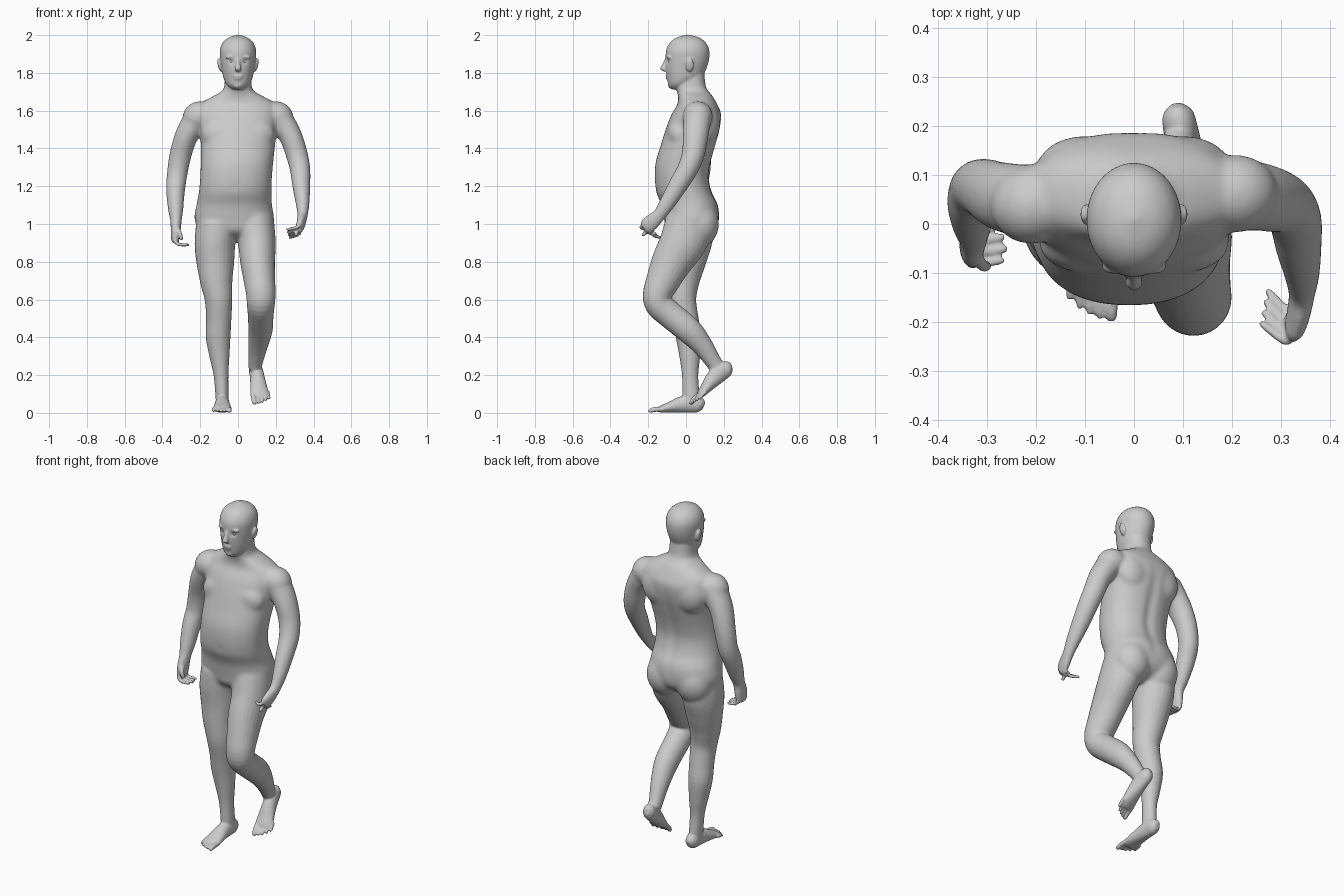
import bpy, bmesh, math
from mathutils import Vector, Matrix

bm = bmesh.new()   # all body parts are gathered here, then fused


def spline(rows, steps):
    """Catmull-Rom resampling of (x, y, z, ra, rb) rows."""
    pts = [Vector(r) for r in rows]
    pts = [2 * pts[0] - pts[1]] + pts + [2 * pts[-1] - pts[-2]]
    out = []
    for i in range(1, len(pts) - 2):
        p, q, r, s = pts[i - 1:i + 3]
        for k in range(steps):
            t = k / steps
            out.append(0.5 * (2 * q + (r - p) * t + (2 * p - 5 * q + 4 * r - s) * t * t
                              + (3 * q - p - 3 * r + s) * t ** 3))
    return out + [pts[-2]]


def tube(rows, level=False, power=2.0, steps=4, sides=28, mat=None):
    """Loft of elliptical sections; ra runs sideways, rb front to back."""
    path = spline(rows, steps)
    rings = []
    for i, p in enumerate(path):
        c = Vector(p[:3])
        t = Vector((0, 0, 1))
        if not level:
            a, b = path[max(i - 1, 0)], path[min(i + 1, len(path) - 1)]
            t = (Vector(b[:3]) - Vector(a[:3])).normalized()
        ref = Vector((1, 0, 0)) if abs(t.x) < 0.8 else Vector((0, 1, 0))
        u = (ref - t * ref.dot(t)).normalized()
        v = t.cross(u)
        ring = []
        for k in range(sides):
            w = 2 * math.pi * k / sides
            cs, sn = math.cos(w), math.sin(w)
            cs = math.copysign(abs(cs) ** (2 / power), cs)
            sn = math.copysign(abs(sn) ** (2 / power), sn)
            co = c + u * cs * max(p[3], 0.002) + v * sn * max(p[4], 0.002)
            ring.append(bm.verts.new(mat @ co if mat else co))
        rings.append(ring)
    faces = [bm.faces.new(rings[0][::-1]), bm.faces.new(rings[-1])]
    for r, s in zip(rings, rings[1:]):
        for k in range(sides):
            n = (k + 1) % sides
            faces.append(bm.faces.new((r[k], r[n], s[n], s[k])))
    bmesh.ops.recalc_face_normals(bm, faces=faces)


def blob(loc, size, rot=0.0):
    m = Matrix.Translation(loc) @ Matrix.Rotation(rot, 4, 'Y') @ Matrix.Diagonal((*size, 1))
    bmesh.ops.create_uvsphere(bm, u_segments=24, v_segments=16, radius=1, matrix=m)


def digit(a, b, c, r, mat=None):
    """Finger or toe: rounded tube through three points."""
    a, b, c = Vector(a), Vector(b), Vector(c)
    tip = c + (c - b).normalized() * r * 0.7
    tube([(*a, r, r), (*b, r, r), (*c, r * .85, r * .85), (*tip, r * .35, r * .35)],
         steps=3, sides=12, mat=mat)


# torso and neck
tube([(-.015, .02, .91, .05, .05), (-.015, .025, .96, .165, .125), (-.02, .03, 1.02, .21, .145),
      (-.02, .02, 1.1, .2, .15), (-.015, -.01, 1.17, .192, .148), (-.01, -.022, 1.25, .19, .144),
      (-.005, -.013, 1.33, .192, .147), (0, .013, 1.42, .197, .146), (0, .036, 1.5, .205, .144),
      (0, .055, 1.58, .215, .132), (0, .06, 1.635, .2, .105), (0, .05, 1.675, .135, .092),
      (0, .037, 1.7, .09, .085), (0, .025, 1.73, .073, .08), (0, .022, 1.8, .068, .074)],
     level=True, power=2.25, sides=40)

# chest, shoulders, shoulder blades, buttocks
for s in (-1, 1):
    blob((s * .085, -.04, 1.475), (.11, .062, .085))
    blob((s * .21, .05 + s * .012, 1.57), (.085, .08, .078), s * .6)
    blob((s * .1, .11, 1.53), (.1, .07, .11))
    blob((s * .095 - .015, .075, 1.0), (.105, .1, .12))

# head
tube([(0, -.045, 1.712, .027, .028), (0, -.032, 1.735, .057, .06), (0, -.01, 1.77, .076, .09),
      (0, 0, 1.82, .086, .107), (0, .007, 1.87, .094, .115), (0, .009, 1.92, .096, .114),
      (0, .01, 1.96, .081, .095), (0, .01, 1.987, .05, .06), (0, .01, 2.002, .006, .006)],
     level=True, sides=40)
tube([(0, -.1, 1.882, .008, .008), (0, -.112, 1.85, .011, .012), (0, -.12, 1.822, .018, .016),
      (0, -.112, 1.808, .012, .01)], level=True, sides=16)
blob((0, -.097, 1.783), (.027, .012, .008))
blob((0, -.094, 1.77), (.024, .012, .008))
blob((0, -.08, 1.737), (.026, .016, .02))
for s in (-1, 1):
    blob((s * .036, -.087, 1.885), (.032, .016, .01), s * .1)
    blob((s * .097, .02, 1.842), (.01, .022, .036), s * .2)

# standing leg
tube([(-.11, .02, 1.0, .112, .132), (-.122, .012, .9, .108, .125), (-.12, 0, .8, .1, .105),
      (-.115, -.015, .7, .086, .087), (-.103, -.02, .6, .073, .074), (-.102, -.003, .5, .067, .069),
      (-.105, .014, .4, .065, .067), (-.098, .02, .3, .053, .055), (-.09, .022, .2, .039, .043),
      (-.085, .026, .1, .035, .045), (-.083, .03, .05, .034, .046)])

# bent leg
tube([(.085, .02, 1.0, .108, .132), (.1, -.018, .9, .1, .124), (.104, -.075, .8, .092, .107),
      (.114, -.122, .7, .083, .09), (.121, -.15, .63, .078, .078), (.121, -.143, .575, .074, .074),
      (.12, -.085, .52, .068, .072), (.119, .012, .44, .064, .07), (.106, .088, .355, .051, .055),
      (.094, .142, .275, .039, .043), (.09, .166, .237, .035, .042)])

# feet with toes: one flat, one lifted at the heel
flat = Matrix.Translation((-.083, 0, 0))
lifted = (Matrix.Translation((.083, .26, .212)) @ Matrix.Rotation(math.radians(10), 4, 'Z')
          @ Matrix.Rotation(math.radians(37), 4, 'X') @ Matrix.Diagonal((-1, 1, 1, 1))
          @ Matrix.Translation((0, -.09, 0)))
for m in (flat, lifted):
    tube([(0, .094, .034, .014, .02), (0, .074, .042, .032, .04), (0, .03, .05, .036, .049),
          (0, -.03, .043, .04, .042), (0, -.09, .029, .047, .028), (0, -.125, .021, .05, .02),
          (0, -.145, .016, .046, .013)], mat=m)
    for i in range(5):
        x, y, r = .034 - .0205 * i + (.003 if i == 0 else 0), -.19 + .0025 * i * i, .0135 if i == 0 else .0088
        digit((x, -.12 + .004 * i, .02), (x, y + .025, .018), (x, y, .011), r, m)

# arms
tube([(-.19, .045, 1.595, .07, .075), (-.232, .048, 1.535, .068, .075), (-.275, .058, 1.46, .061, .07),
      (-.305, .073, 1.36, .058, .06), (-.322, .07, 1.26, .054, .055), (-.33, .04, 1.18, .05, .053),
      (-.33, 0, 1.08, .04, .044), (-.328, -.025, 1.02, .03, .036), (-.33, -.04, .965, .026, .045),
      (-.332, -.045, .92, .022, .042), (-.33, -.045, .9, .015, .035)])
tube([(.19, .06, 1.595, .07, .075), (.235, .058, 1.535, .068, .073), (.28, .05, 1.46, .061, .067),
      (.31, .038, 1.37, .058, .06), (.328, .008, 1.29, .054, .055), (.335, -.045, 1.2, .047, .05),
      (.342, -.1, 1.11, .036, .041), (.342, -.14, 1.05, .027, .034), (.336, -.178, 1.013, .024, .041),
      (.328, -.208, .988, .021, .041), (.322, -.222, .978, .014, .032)])

# fingers curled inward, and thumbs
for i in range(4):
    y = -.08 + .0235 * i
    digit((-.335, y, .915), (-.318, y - .002, .893), (-.264 - .006 * abs(i - 1), y + .006, .889), .0095)
    y, z = -.238 + .022 * i, .995 - .014 * i
    digit((.33, y + .01, z), (.308, y, z - .014), (.262 + .004 * i, y + .034, z - .024), .0095)
digit((-.325, -.06, .985), (-.308, -.085, .95), (-.3, -.085, .922), .012)
digit((.33, -.165, 1.01), (.312, -.205, .965), (.306, -.228, .942), .011)

# fuse the parts into one skin
raw = bpy.data.meshes.new("body_parts")
bm.to_mesh(raw)
bm.free()
body = bpy.data.objects.new("body", raw)
bpy.context.collection.objects.link(body)
remesh = body.modifiers.new("fuse", 'REMESH')
remesh.mode = 'VOXEL'
remesh.voxel_size = 0.0052
soft = body.modifiers.new("soften", 'SMOOTH')
soft.factor = 0.5
soft.iterations = 4
skin = bpy.data.meshes.new_from_object(body.evaluated_get(bpy.context.evaluated_depsgraph_get()))
body.modifiers.clear()
body.data = skin
bpy.data.meshes.remove(raw)

# eye sockets, navel and spine groove
dents = [(-.036, -.1, 1.862, .014, .008), (.036, -.1, 1.862, .014, .008), (-.01, -.16, 1.2, .012, .008)]
for v in skin.vertices:
    for x, y, z, r, depth in dents:
        d = (v.co - Vector((x, y, z))).length / r
        if d < 3:
            v.co.y += depth * math.exp(-d * d)
    if v.co.y > .06 and 1.0 < v.co.z < 1.6:
        fade = math.sin(math.pi * (v.co.z - 1.0) / .6)
        v.co.y -= .012 * fade * math.exp(-(v.co.x / .025) ** 2)
skin.polygons.foreach_set("use_smooth", [True] * len(skin.polygons))

# blend the trunk, shoulders and hips softly, leaving limbs and face crisp
trunk = body.vertex_groups.new(name="trunk")
for v in skin.vertices:
    x, y, z = v.co
    w = min((z - .88) / .06, (1.7 - z) / .04, (.31 - abs(x)) / .05, 1)
    if z < 1.1:
        w = min(w, (.25 - abs(x)) / .02)
    if w > 0:
        trunk.add([v.index], w, 'REPLACE')
blend = body.modifiers.new("blend", 'SMOOTH')
blend.vertex_group = "trunk"
blend.factor = 0.5
blend.iterations = 60

# eyes
for s, side in ((-1, "right"), (1, "left")):
    bpy.ops.mesh.primitive_uv_sphere_add(segments=16, ring_count=10, radius=.012,
                                         location=(s * .036, -.083, 1.862))
    bpy.context.object.name = side + "_eye"
    bpy.ops.object.shade_smooth()
